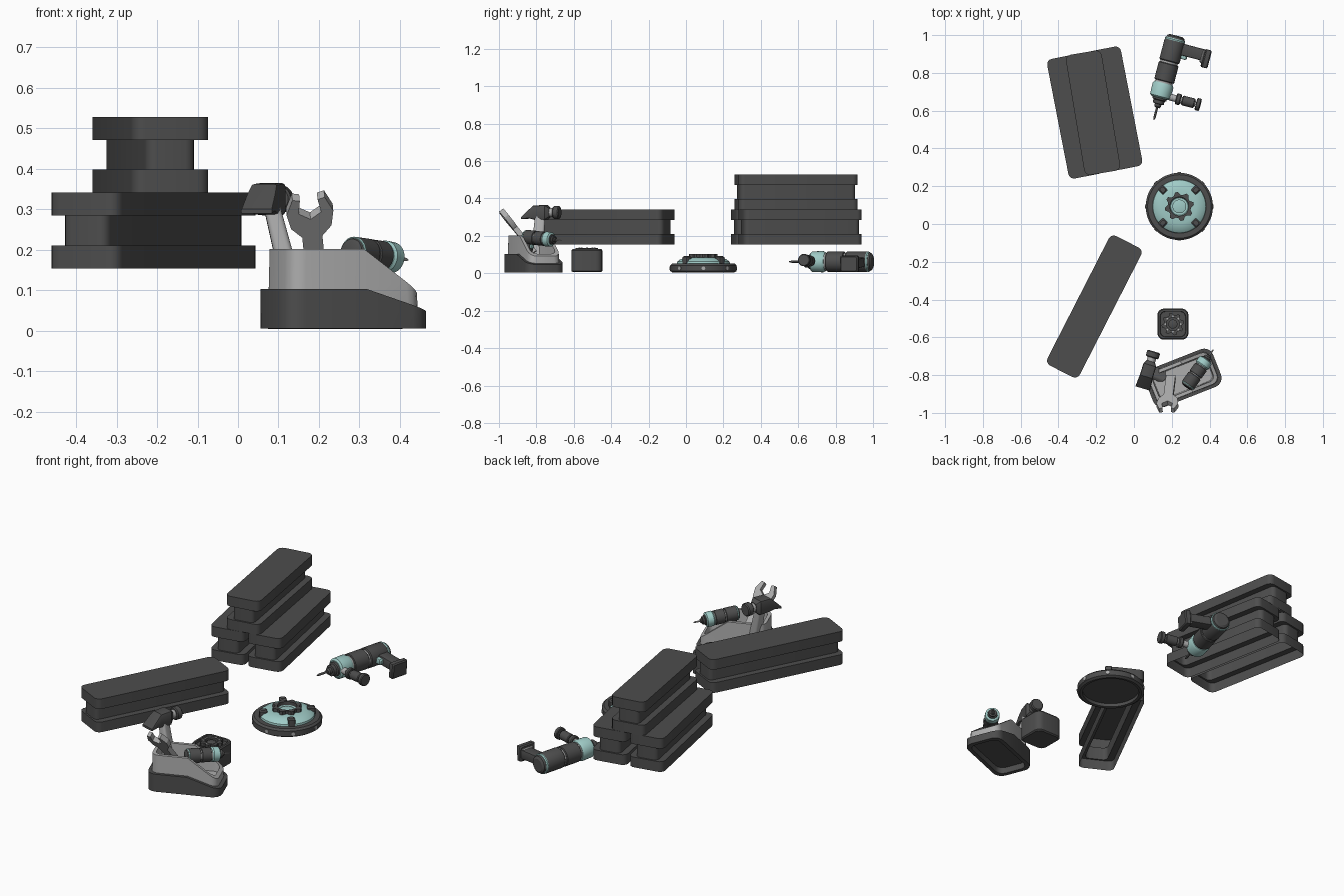
import bpy, bmesh
from math import pi, sin, cos, radians
from mathutils import Matrix, Vector

if "Cube" in bpy.data.objects:
    bpy.data.objects.remove(bpy.data.objects["Cube"])


def material(name, c):
    m = bpy.data.materials.new(name)
    m.diffuse_color = (*c, 1)
    m.use_nodes = True
    m.node_tree.nodes["Principled BSDF"].inputs["Base Color"].default_value = m.diffuse_color
    return m


DARK = material("dark_grey", (0.075, 0.075, 0.075))
LIGHT = material("light_grey", (0.42, 0.42, 0.42))
TEAL = material("pale_teal", (0.35, 0.6, 0.57))
I = Matrix()


def loft(name, rings, mat, M=I, cap0=True, cap1=True, loop=False):
    bm = bmesh.new()
    vr = [[bm.verts.new(M @ Vector(p)) for p in r] for r in rings]
    n = len(vr[0])
    pairs = list(zip(vr, vr[1:])) + ([(vr[-1], vr[0])] if loop else [])
    for a, b in pairs:
        for i in range(n):
            j = (i + 1) % n
            bm.faces.new((a[i], a[j], b[j], b[i]))
    if cap0 and not loop:
        bm.faces.new(vr[0][::-1])
    if cap1 and not loop:
        bm.faces.new(vr[-1])
    bmesh.ops.recalc_face_normals(bm, faces=bm.faces)
    me = bpy.data.meshes.new(name)
    bm.to_mesh(me)
    bm.free()
    me.materials.append(mat)
    ob = bpy.data.objects.new(name, me)
    bpy.context.collection.objects.link(ob)
    return ob


def rrect(w, h, r, z, cx=0, cy=0, brk=None, seg=4):
    # rounded rectangle ring; z may be a function of x
    zf = z if callable(z) else (lambda x: z)
    pts = []
    for k, (sx, sy) in enumerate(((1, 1), (-1, 1), (-1, -1), (1, -1))):
        for i in range(seg + 1):
            a = (k + i / seg) * pi / 2
            pts.append((sx * (w / 2 - r) + r * cos(a), sy * (h / 2 - r) + r * sin(a)))
        if brk is not None and k in (0, 2):
            pts.append((brk, sy * h / 2))
    return [(x + cx, y + cy, zf(x)) for x, y in pts]


def circle(r, z, n=32):
    return [(r * cos(2 * pi * i / n), r * sin(2 * pi * i / n), z) for i in range(n)]


def lathe(name, prof, mat, M=I, n=32, **kw):
    return loft(name, [circle(r, z, n) for r, z in prof], mat, M, **kw)


def box(name, w, h, z0, z1, mat, M=I, r=0.006):
    return loft(name, [rrect(w - 2 * r, h - 2 * r, r, z0, seg=2), rrect(w, h, r, z0 + r, seg=2),
                       rrect(w, h, r, z1 - r, seg=2), rrect(w - 2 * r, h - 2 * r, r, z1, seg=2)], mat, M)


def gear(name, inner, root, tip, teeth, z0, z1, mat, M):
    n = teeth * 4
    def ring(z, f):
        return [(f(i) * cos(2 * pi * (i + .5) / n), f(i) * sin(2 * pi * (i + .5) / n), z) for i in range(n)]
    out = lambda i: tip if i % 4 < 2 else root
    inn = lambda i: inner
    loft(name, [ring(z0, inn), ring(z0, out), ring(z1, out), ring(z1, inn)], mat, M, loop=True)


def frame(origin, zdir, xhint):
    z = Vector(zdir).normalized()
    x = Vector(xhint)
    x = (x - z * x.dot(z)).normalized()
    m = Matrix((x, z.cross(x), z)).transposed().to_4x4()
    return Matrix.Translation(origin) @ m


def turned(x, y, z, deg):
    return Matrix.Translation((x, y, z)) @ Matrix.Rotation(radians(deg), 4, 'Z')


# I-beams, open underneath
def beam(name, M, L):
    W, wl, ww = 0.192, L - 0.018, 0.122
    loft(name, [rrect(L, W, .03, 0), rrect(L, W, .03, .057), rrect(wl, ww, .025, .057),
                rrect(wl, ww, .025, .13), rrect(L, W, .03, .13), rrect(L, W, .03, .187)],
         DARK, M, cap0=False)


beam("single_beam", turned(-.21, -.437, .154, 62.9), .77)
low = turned(-.208, .59, .154, 101)
for s in (-1, 1):
    beam("stack_lower_beam", low @ Matrix.Translation((0, s * .103, 0)), .645)
beam("stack_upper_beam", turned(-.217, .589, .341, 99.5), .645)

# Round device
D = Matrix.Translation((.24, .093, 0))
lathe("disc_base", [(.15, .025), (.15, .006), (.165, .004), (.178, .012), (.178, .042),
                    (.168, .052), (.14, .052)], DARK, D, 48)
lathe("disc_cover", [(.143, .045), (.14, .062), (.122, .076), (.09, .084), (.05, .084),
                     (.046, .075), (.036, .075), (.036, .084), (.03, .086)], TEAL, D, 48)
gear("disc_gear", .05, .062, .077, 8, .07, .103, DARK, D)
for i in range(4):
    R = D @ Matrix.Rotation(pi / 4 + i * pi / 2, 4, 'Z')
    box("disc_clip", .04, .036, .045, .092, DARK, R @ Matrix.Translation((.124, 0, 0)))
for i in range(8):
    R = D @ Matrix.Rotation(i * pi / 4, 4, 'Z')
    lathe("disc_light", [(.01, 0), (.01, .006)], LIGHT,
          R @ frame((.175, 0, .027), (1, 0, 0), (0, 1, 0)), 12)


# Power drill; local z runs from tip to tail, local x towards the grips
def drill(M, full):
    lathe("drill_bit", [(.002, 0), (.006, .015), (.006, .09)], LIGHT if not full else DARK, M, 12)
    lathe("drill_chuck", [(.012, .068), (.018, .075), (.018, .088), (.03, .09), (.03, .108), (.038, .112),
                          (.04, .125)], DARK, M, 24)
    lathe("drill_front_ring", [(.045, .122), (.055, .13), (.057, .19), (.05, .203)], TEAL, M, 24)
    lathe("drill_core", [(.047, .19), (.047, .35)], LIGHT, M, 24)
    lathe("drill_front_body", [(.05, .212), (.054, .216), (.054, .306), (.05, .31)], DARK, M, 24)
    lathe("drill_rear_body", [(.05, .32), (.055, .325), (.055, .43), (.052, .436)], DARK, M, 24)
    lathe("drill_tail_ring", [(.054, .434), (.055, .44), (.052, .446)], TEAL, M, 24)
    lathe("drill_tail", [(.05, .444), (.046, .456), (.034, .463)], DARK, M, 24)
    X = M @ frame((0, 0, .4), (1, 0, 0), (0, 0, 1))
    box("drill_grip", .062, .05, .03, .175, DARK, X)
    box("drill_trigger", .03, .032, .045, .085, TEAL, X @ Matrix.Translation((-.035, 0, 0)))
    if full:
        box("drill_battery", .098, .085, .168, .202, DARK, X @ Matrix.Translation((-.015, 0, 0)))
        box("drill_battery_neck", .07, .06, .155, .17, LIGHT, X @ Matrix.Translation((-.008, 0, 0)))
        S = M @ frame((0, 0, .14), (1, -.1, 0), (0, 0, 1))
        lathe("side_handle_neck", [(.018, .03), (.018, .19)], LIGHT, S, 16)
        lathe("side_handle_collar", [(.026, .085), (.03, .09), (.03, .106), (.026, .11)], DARK, S, 20)
        lathe("side_handle_grip", [(.022, .118), (.026, .122), (.026, .182), (.022, .186)], DARK, S, 20)
        lathe("side_handle_end", [(.03, .194), (.033, .198), (.033, .214), (.029, .218)], DARK, S, 20)


drill(frame((.105, .55, .062), (.256, .967, 0), (.967, -.256, -.06)), True)

# Small cube with a fan on top
C = Matrix.Translation((.206, -.53, 0))
loft("cube_body", [rrect(.15, .15, .03, .006), rrect(.165, .165, .035, .012), rrect(.165, .165, .035, .122),
                   rrect(.155, .155, .032, .129), rrect(.136, .136, .028, .129),
                   rrect(.132, .132, .026, .116)], DARK, C)
gear("cube_fan_ring", .034, .048, .06, 8, .11, .136, DARK, C)
lathe("cube_fan_hub", [(.024, .11), (.024, .13), (.018, .133)], DARK, C, 24)
for i in range(8):
    a = i * pi / 4
    lathe("cube_fan_stud", [(.005, .11), (.005, .138)], LIGHT,
          C @ Matrix.Translation((.041 * cos(a), .041 * sin(a), 0)), 8)

# Tool tray with a sloping end
T = turned(.26, -.815, 0, 21.5)
B = .02
slope = lambda z0, z1, u1: (lambda u: z0 if u <= B else z0 + (z1 - z0) * (u - B) / (u1 - B))
ztop, zlite = slope(.103, .047, .193), slope(.202, .092, .172)
loft("tray_base", [rrect(.34, .17, .04, .04, brk=B), rrect(.34, .17, .04, .005, brk=B),
                   rrect(.386, .214, .05, .005, brk=B), rrect(.386, .214, .05, ztop, brk=B),
                   rrect(.34, .17, .04, ztop, brk=B)], DARK, T, cap1=False)
loft("tray_shell", [rrect(.35, .182, .04, lambda u: ztop(u) - .005, brk=B),
                    rrect(.346, .178, .04, zlite, brk=B), rrect(.31, .142, .03, zlite, brk=B),
                    rrect(.3, .132, .03, .07, brk=B)], LIGHT, T, cap0=False)

# Open-ended wrench
half = [(.025, -.2), (.025, -.035), (.05, -.005), (.058, .04), (.04, .085), (.022, .08), (.028, .04)]
shape = half + [(0, .02)] + [(-x, y) for x, y in half[::-1]]
wr = Vector((-.05, -.62, .78))
p = Vector((1, 0, .1))
loft("wrench", [[(x, y, z) for x, y in shape] for z in (-.014, .014)], LIGHT,
     frame((.18, -.935, .268), p.cross(wr), p))

# Hammer
H = frame((.075, -.775, .325), (.29, .96, 0), (.96, -.29, 0))
loft("hammer_head", [rrect(.08, .012, .004, -.1, cy=.03, seg=2), rrect(.075, .045, .006, -.06, cy=.008, seg=2),
                     rrect(.07, .075, .01, -.035, seg=2), rrect(.07, .08, .01, .03, seg=2),
                     rrect(.045, .05, .01, .05, seg=2)], DARK, H)
lathe("hammer_neck", [(.023, .045), (.023, .08)], LIGHT, H, 16)
lathe("hammer_face", [(.03, .07), (.035, .075), (.035, .1), (.03, .105)], DARK, H, 20)
loft("hammer_handle", [rrect(.04, .055, .012, 0), rrect(.052, .066, .015, .23)], LIGHT,
     frame((.085, -.78, .3), (.055, -.02, -.22), (1, 0, 0)))

# Small drill lying in the tray
drill(frame((.42, -.665, .175), (-.143, -.2, .02), (0, 0, -1)) @ Matrix.Diagonal((.7, .7, .53, 1)), False)

# Smooth the rounded surfaces, keep edges sharp
for ob in bpy.context.collection.objects:
    ob.select_set(True)
    bpy.context.view_layer.objects.active = ob
bpy.ops.object.shade_smooth_by_angle(angle=radians(30))
